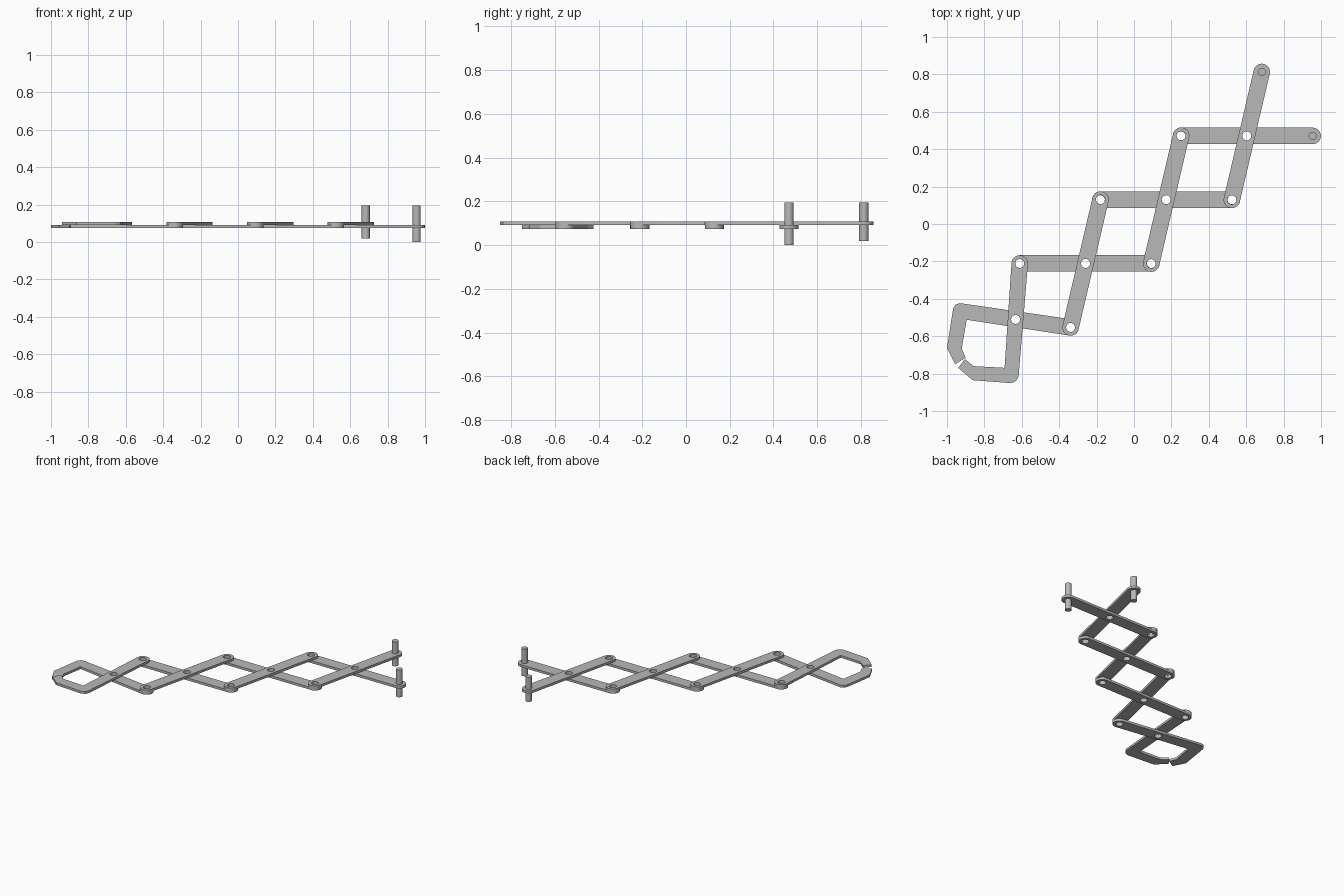
import bpy
import bmesh
from math import atan2, cos, sin, pi
from mathutils import Vector

default = bpy.data.objects.get("Cube")
if default:
    bpy.data.objects.remove(default)

metal = bpy.data.materials.new("grey_metal")
metal.use_nodes = True
grey = (0.48, 0.48, 0.48, 1)
metal.diffuse_color = grey
metal.node_tree.nodes["Principled BSDF"].inputs["Base Color"].default_value = grey

HALF_WIDTH, HOLE, THICK = 0.044, 0.024, 0.017
LOWER, UPPER = 0.0825, 0.0995      # mid heights of the two layers


def finish(obj):
    obj.data.materials.append(metal)
    bpy.ops.object.select_all(action='DESELECT')
    obj.select_set(True)
    bpy.context.view_layer.objects.active = obj
    bpy.ops.object.shade_smooth_by_angle()


def arc(centre, heading, sweep=pi, steps=20, radius=HALF_WIDTH):
    return [centre + radius * Vector((cos(a), sin(a)))
            for a in (heading + sweep * (i / steps - 0.5) for i in range(steps + 1))]


def plate(name, outline, holes, z):
    """Flat plate with round through holes."""
    curve = bpy.data.curves.new(name, 'CURVE')
    curve.dimensions = '2D'
    curve.fill_mode = 'BOTH'
    curve.extrude = THICK / 2
    for loop in [outline] + [arc(h, 0, 2 * pi, 24, HOLE)[:-1] for h in holes]:
        spline = curve.splines.new('POLY')
        spline.points.add(len(loop) - 1)
        for point, co in zip(spline.points, loop):
            point.co = (co[0], co[1], 0, 1)
        spline.use_cyclic_u = True
    obj = bpy.data.objects.new(name, curve)
    bpy.context.collection.objects.link(obj)
    obj.location.z = z
    bpy.ops.object.select_all(action='DESELECT')
    obj.select_set(True)
    bpy.context.view_layer.objects.active = obj
    bpy.ops.object.convert(target='MESH')
    obj = bpy.context.view_layer.objects.active
    bm = bmesh.new()
    bm.from_mesh(obj.data)
    bmesh.ops.remove_doubles(bm, verts=bm.verts, dist=0.0001)
    bmesh.ops.recalc_face_normals(bm, faces=bm.faces)
    bm.to_mesh(obj.data)
    bm.free()
    obj.data.materials.clear()
    finish(obj)


def bar(name, middle, half, z, peg_end=False):
    """Round-ended link; the end at middle + half may carry a peg."""
    heading = atan2(half.y, half.x)
    outline = arc(middle + half, heading) + arc(middle - half, heading + pi)
    holes = [middle, middle - half] + ([] if peg_end else [middle + half])
    plate(name, outline, holes, z)


def peg(name, at, low, high):
    bpy.ops.mesh.primitive_cylinder_add(vertices=32, radius=0.0215, depth=high - low,
                                        location=(at.x, at.y, (low + high) / 2))
    obj = bpy.context.object
    obj.name = name
    finish(obj)


# Scissor links, stepping from the jaws towards the handles
first = Vector((-0.259, -0.211))
step = Vector((0.431, 0.341))
along = Vector((0.352, 0))
slant = Vector((0.080, 0.342))
for i in range(3):
    middle = first + step * i
    last = i == 2
    bar(f"lower_link_{i + 1}", middle, along, LOWER, last)
    bar(f"upper_link_{i + 1}", middle, slant, UPPER, last)

# Handle pegs
end = first + step * 2
peg("long_peg", end + along, 0.0, 0.195)
peg("short_peg", end + slant, 0.019, 0.195)

# Hooked jaws crossing at a shared pivot
cross = Vector((-0.633, -0.510))


def jaw(name, pivot, hook, z):
    away = pivot - cross
    plate(name, arc(pivot, atan2(away.y, away.x)) + hook, [pivot, cross], z)


jaw("lower_jaw", first - slant,
    [(-0.932, -0.423), (-0.953, -0.43), (-0.967, -0.452), (-1.0, -0.664),
     (-0.956, -0.75), (-0.9, -0.715), (-0.921, -0.667), (-0.895, -0.512)], LOWER)
jaw("upper_jaw", first - along,
    [(-0.692, -0.769), (-0.857, -0.76), (-0.904, -0.722), (-0.94, -0.769),
     (-0.863, -0.835), (-0.654, -0.851), (-0.628, -0.837), (-0.617, -0.814)], UPPER)
